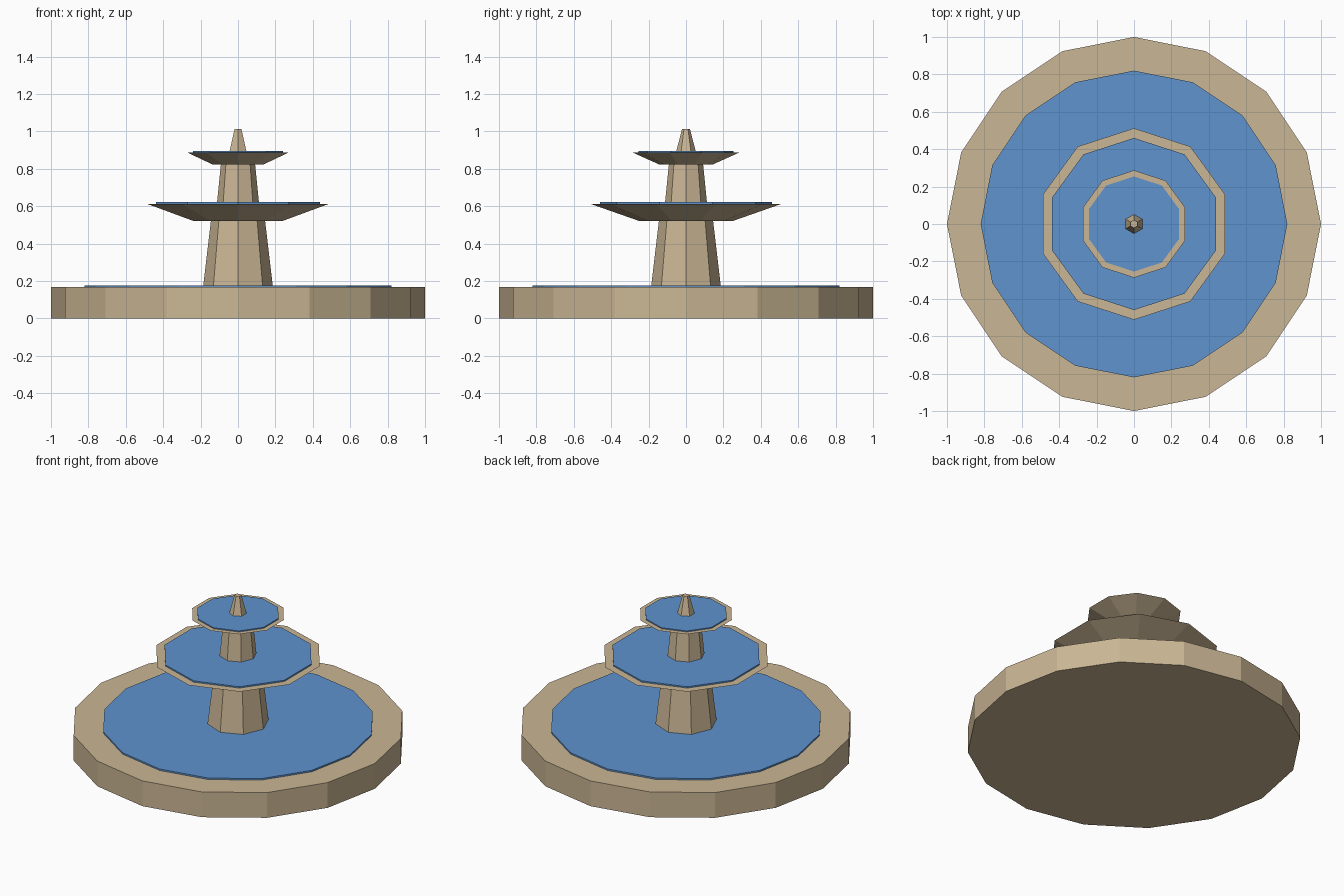
import bpy
import bmesh
from math import sin, cos, tau

cube = bpy.data.objects.get("Cube")
if cube:
    bpy.data.objects.remove(cube, do_unlink=True)


def make_material(name, color):
    mat = bpy.data.materials.new(name)
    mat.use_nodes = True
    mat.diffuse_color = (*color, 1)
    bsdf = mat.node_tree.nodes["Principled BSDF"]
    bsdf.inputs["Base Color"].default_value = (*color, 1)
    bsdf.inputs["Roughness"].default_value = 0.9
    return mat


stone = make_material("sandstone", (0.59, 0.465, 0.297))
water = make_material("water_blue", (0.112, 0.292, 0.62))


def frustum(name, sides, bottom, top, mat):
    """Flat-sided tapered solid; bottom and top are (radius, height)."""
    bm = bmesh.new()
    rings = []
    for radius, z in (bottom, top):
        angles = [tau * i / sides for i in range(sides)]
        rings.append([bm.verts.new((-radius * sin(a), radius * cos(a), z)) for a in angles])
    low, high = rings
    bm.faces.new(low[::-1])
    bm.faces.new(high)
    for i in range(sides):
        j = (i + 1) % sides
        bm.faces.new((low[i], low[j], high[j], high[i]))
    bmesh.ops.recalc_face_normals(bm, faces=bm.faces)
    mesh = bpy.data.meshes.new(name)
    bm.to_mesh(mesh)
    bm.free()
    mesh.materials.append(mat)
    obj = bpy.data.objects.new(name, mesh)
    bpy.context.collection.objects.link(obj)
    return obj


# Ground basin and its pool
frustum("basin", 16, (1.0, 0), (1.0, 0.167), stone)
frustum("basin_water", 16, (0.82, 0.16), (0.82, 0.177), water)

# Octagonal columns
frustum("lower_column", 8, (0.187, 0.165), (0.144, 0.53), stone)
frustum("upper_column", 8, (0.113, 0.61), (0.091, 0.83), stone)

# Ten-sided flared bowls with shallow water
frustum("lower_bowl", 10, (0.247, 0.52), (0.512, 0.613), stone)
frustum("lower_bowl_water", 10, (0.46, 0.605), (0.46, 0.622), water)
frustum("upper_bowl", 10, (0.145, 0.824), (0.287, 0.888), stone)
frustum("upper_bowl_water", 10, (0.254, 0.88), (0.254, 0.895), water)

# Hexagonal spout on top
frustum("finial", 6, (0.054, 0.885), (0.021, 1.014), stone)
